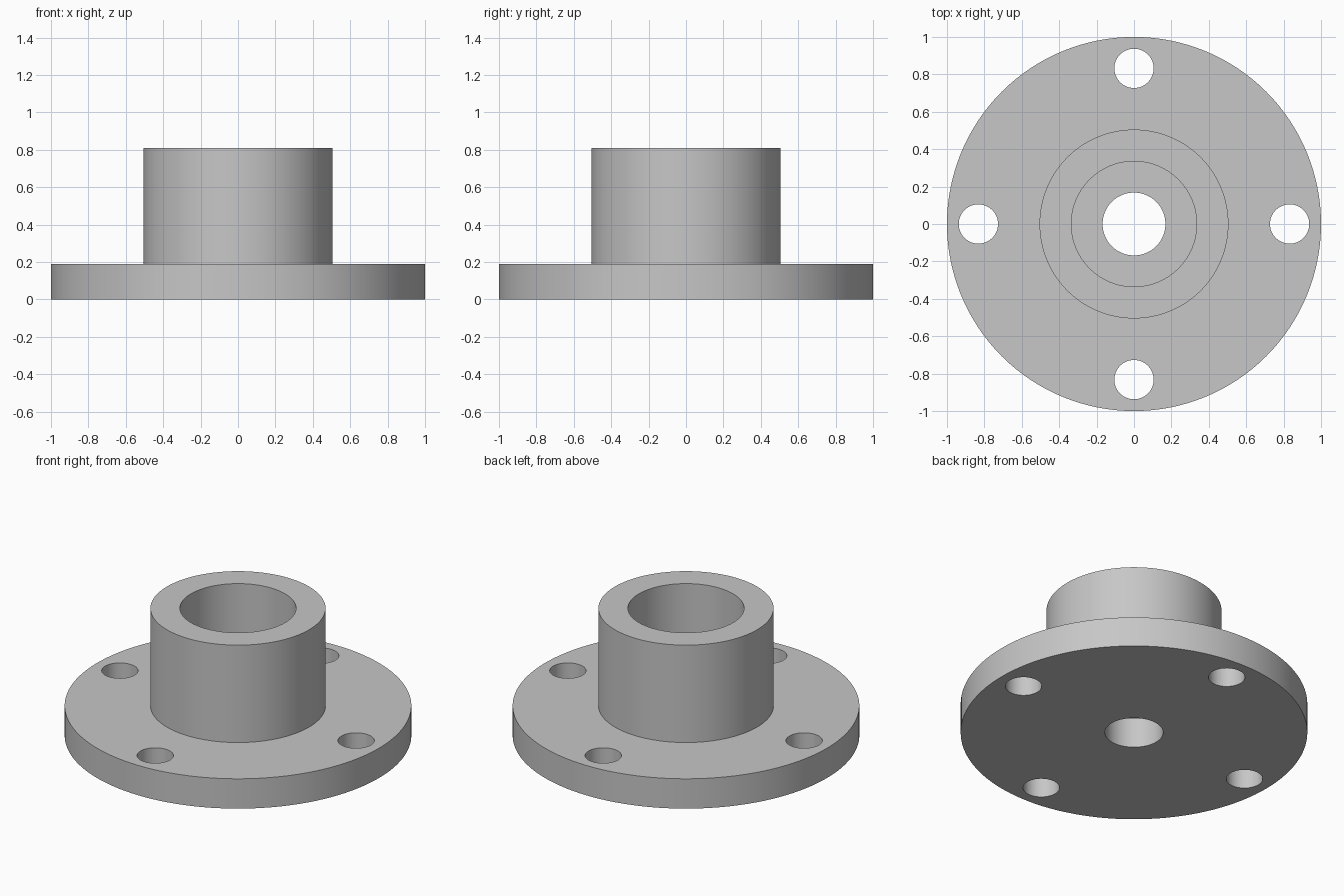
import bpy, bmesh, math
from mathutils import Matrix

if "Cube" in bpy.data.objects:
    bpy.data.objects.remove(bpy.data.objects["Cube"])

SEG = 128
FLANGE_R, FLANGE_H = 1.0, 0.19
HUB_R, HUB_H = 0.505, 0.81
BORE_R, COUNTERBORE_R, COUNTERBORE_Z = 0.168, 0.335, 0.19
BOLT_R, BOLT_CIRCLE = 0.105, 0.832

grey = bpy.data.materials.new("plain grey")
grey.diffuse_color = (0.57, 0.57, 0.57, 1)
grey.use_nodes = True
grey.node_tree.nodes["Principled BSDF"].inputs["Base Color"].default_value = grey.diffuse_color


def make_object(name, bm):
    bmesh.ops.recalc_face_normals(bm, faces=bm.faces)
    mesh = bpy.data.meshes.new(name)
    bm.to_mesh(mesh)
    bm.free()
    mesh.materials.append(grey)
    obj = bpy.data.objects.new(name, mesh)
    bpy.context.collection.objects.link(obj)
    return obj


# Flanged hub with stepped bore: closed profile turned around z
profile = [(BORE_R, 0), (FLANGE_R, 0), (FLANGE_R, FLANGE_H), (HUB_R, FLANGE_H),
           (HUB_R, HUB_H), (COUNTERBORE_R, HUB_H),
           (COUNTERBORE_R, COUNTERBORE_Z), (BORE_R, COUNTERBORE_Z)]
bm = bmesh.new()
rings = []
for i in range(SEG):
    a = 2 * math.pi * i / SEG
    rings.append([bm.verts.new((r * math.cos(a), r * math.sin(a), z)) for r, z in profile])
for i in range(SEG):
    here, after = rings[i], rings[(i + 1) % SEG]
    for j in range(len(profile)):
        k = (j + 1) % len(profile)
        bm.faces.new((here[j], after[j], after[k], here[k]))
hub = make_object("flanged_hub", bm)

# Four bolt hole cutters
bm = bmesh.new()
for i in range(4):
    a = i * math.pi / 2
    place = Matrix.Translation((BOLT_CIRCLE * math.cos(a), BOLT_CIRCLE * math.sin(a), FLANGE_H / 2))
    bmesh.ops.create_cone(bm, cap_ends=True, segments=48, radius1=BOLT_R,
                          radius2=BOLT_R, depth=FLANGE_H + 0.2, matrix=place)
cutter = make_object("bolt_hole_cutter", bm)
cutter.hide_render = True

# Drill the bolt holes
cut = hub.modifiers.new("bolt_holes", 'BOOLEAN')
cut.operation = 'DIFFERENCE'
cut.solver = 'EXACT'
cut.object = cutter
bpy.ops.object.select_all(action='DESELECT')
bpy.context.view_layer.objects.active = hub
hub.select_set(True)
bpy.ops.object.modifier_apply(modifier=cut.name)
bpy.data.objects.remove(cutter)

# Smooth round walls, sharp rims
bpy.ops.object.shade_smooth_by_angle(angle=math.radians(30))
